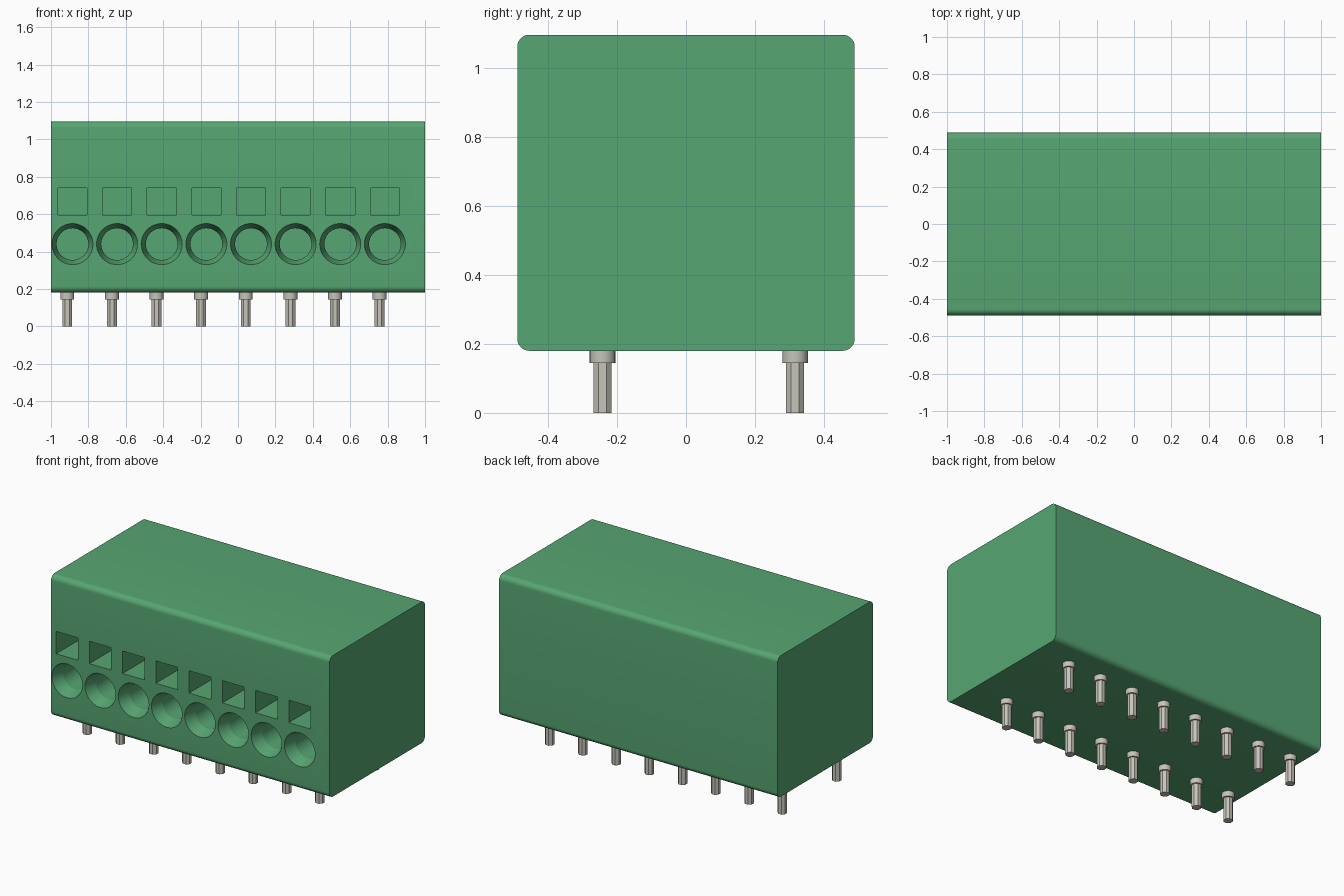
import bpy, bmesh, math
from mathutils import Matrix

if "Cube" in bpy.data.objects:
    bpy.data.objects.remove(bpy.data.objects["Cube"], do_unlink=True)

COUNT, PITCH = 8, 0.2386
HALF_Y, BOTTOM, TOP, CORNER = 0.489, 0.18, 1.096, 0.035


def material(name, rgb, rough=0.5):
    m = bpy.data.materials.new(name)
    m.use_nodes = True
    m.diffuse_color = (*rgb, 1)
    shader = m.node_tree.nodes["Principled BSDF"]
    shader.inputs["Base Color"].default_value = (*rgb, 1)
    shader.inputs["Roughness"].default_value = rough
    return m


green = material("green plastic", (0.095, 0.38, 0.17))
metal = material("tinned metal", (0.57, 0.55, 0.49))


def make_object(name, bm, mat):
    bmesh.ops.recalc_face_normals(bm, faces=bm.faces)
    mesh = bpy.data.meshes.new(name)
    bm.to_mesh(mesh)
    bm.free()
    mesh.materials.append(mat)
    ob = bpy.data.objects.new(name, mesh)
    bpy.context.collection.objects.link(ob)
    return ob


def activate(ob):
    bpy.ops.object.select_all(action='DESELECT')
    ob.select_set(True)
    bpy.context.view_layer.objects.active = ob


def smooth(ob, degrees):
    activate(ob)
    bpy.ops.object.shade_smooth_by_angle(angle=math.radians(degrees))


def add_box(bm, lo, hi):
    size = [b - a for a, b in zip(lo, hi)]
    mid = [(a + b) / 2 for a, b in zip(lo, hi)]
    bmesh.ops.create_cube(bm, size=1, matrix=Matrix.Translation(mid) @ Matrix.Diagonal((*size, 1)))


def add_funnel(bm, x, z, profile, sides=48):
    """Closed solid turned around the y direction from (radius, y) pairs."""
    rings = []
    for r, y in profile:
        rings.append([bm.verts.new((x + r * math.cos(2 * math.pi * i / sides), y,
                                    z + r * math.sin(2 * math.pi * i / sides)))
                      for i in range(sides)])
    for a, b in zip(rings, rings[1:]):
        for i in range(sides):
            j = (i + 1) % sides
            bm.faces.new((a[i], a[j], b[j], b[i]))
    bm.faces.new(rings[0])
    bm.faces.new(rings[-1])


# Housing: box with its four lengthwise edges rounded
bm = bmesh.new()
add_box(bm, (-1, -HALF_Y, BOTTOM), (1, HALF_Y, TOP))
long_edges = [e for e in bm.edges if abs(e.verts[0].co.x - e.verts[1].co.x) > 1]
bmesh.ops.bevel(bm, geom=long_edges, offset=CORNER, segments=10, profile=0.5, affect='EDGES')
housing = make_object("housing", bm, green)

# Cutter: square release slots above funnel-shaped wire entries
bm = bmesh.new()
for i in range(COUNT):
    x = -0.885 + i * PITCH
    add_box(bm, (x - 0.078, -HALF_Y - 0.05, 0.595), (x + 0.078, -HALF_Y + 0.3, 0.74))
    add_funnel(bm, x, 0.44, [(0.116, -HALF_Y - 0.02), (0.085, -HALF_Y + 0.08),
                             (0.085, -HALF_Y + 0.3)])
cutter = make_object("opening_cutter", bm, green)
cutter.hide_render = True

cut = housing.modifiers.new("openings", 'BOOLEAN')
cut.operation = 'DIFFERENCE'
cut.solver = 'EXACT'
cut.object = cutter
activate(housing)
bpy.ops.object.modifier_apply(modifier=cut.name)
bpy.data.objects.remove(cutter, do_unlink=True)
smooth(housing, 14)


def add_post(bm, x, y, z0, z1, radius, sides, turn=0.0):
    place = Matrix.Translation((x, y, (z0 + z1) / 2)) @ Matrix.Rotation(turn, 4, 'Z')
    bmesh.ops.create_cone(bm, cap_ends=True, segments=sides, radius1=radius, radius2=radius,
                          depth=z1 - z0, matrix=place)


# Solder pins: eight-sided legs under round collars, in two rows
for row, y in (("front", -0.242), ("back", 0.316)):
    legs, collars = bmesh.new(), bmesh.new()
    for i in range(COUNT):
        x = -0.913 + i * PITCH
        add_post(legs, x, y, 0.0, 0.146, 0.0265 / math.cos(math.pi / 8), 8, math.pi / 8)
        add_post(collars, x, y, 0.145, BOTTOM + 0.002, 0.037, 32)
    make_object(row + "_pin_legs", legs, metal)
    smooth(make_object(row + "_pin_collars", collars, metal), 30)
